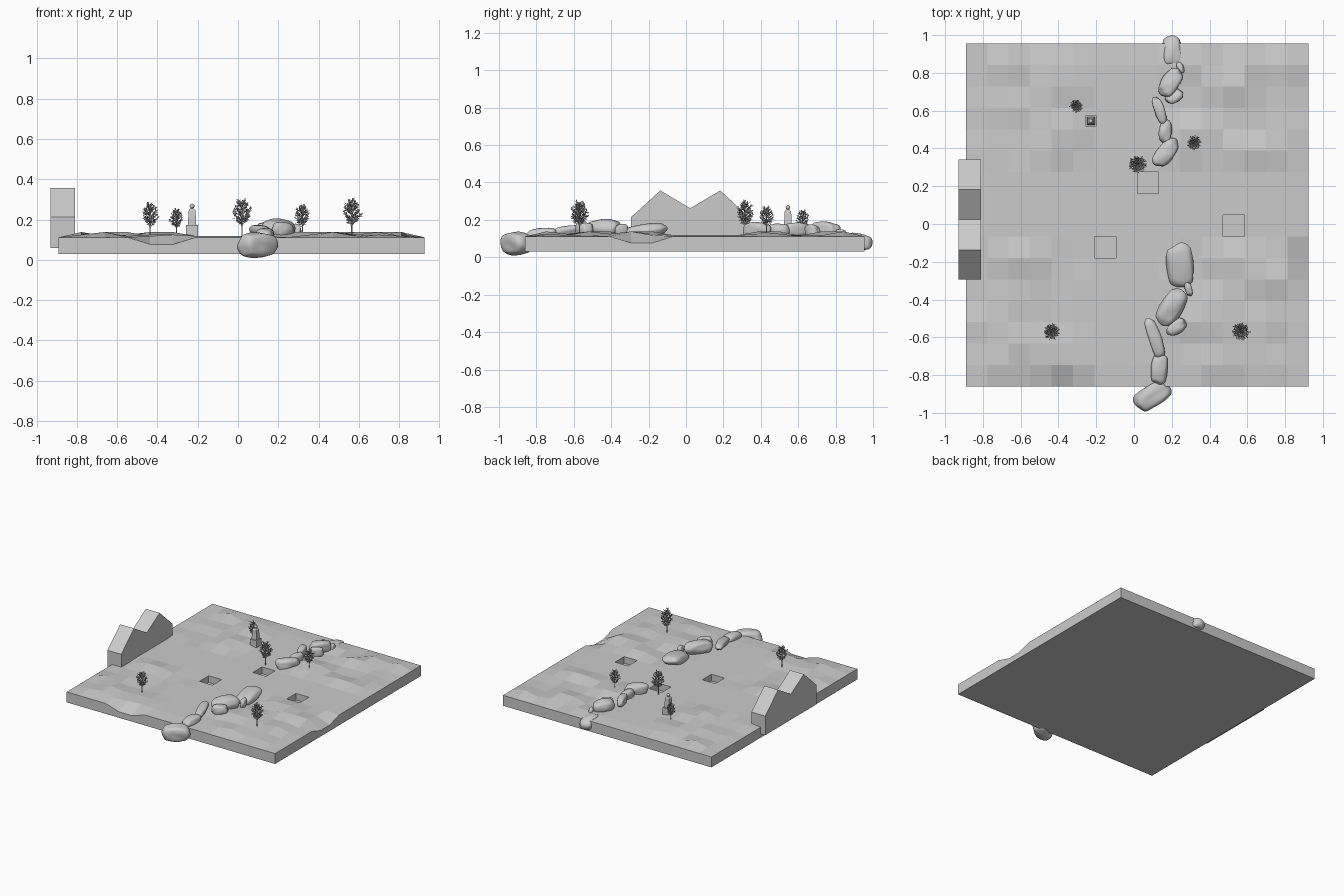
import bpy, bmesh, math, random
from mathutils import Vector, Matrix, noise

if "Cube" in bpy.data.objects:
    bpy.data.objects.remove(bpy.data.objects["Cube"])

random.seed(7)


def make_object(name, bm, smooth=False):
    bmesh.ops.recalc_face_normals(bm, faces=bm.faces[:])
    mesh = bpy.data.meshes.new(name)
    bm.to_mesh(mesh)
    bm.free()
    for p in mesh.polygons:
        p.use_smooth = smooth
    ob = bpy.data.objects.new(name, mesh)
    bpy.context.collection.objects.link(ob)
    return ob


# Terrain: 16 x 16 slab with gentle facets, flat crossing paths and three square pits
N, X0, Y0, CELL = 16, -0.89, -0.86, 1.815 / 16
PITS = [(8, 9), (12, 7), (6, 6)]


def ground(i, j):
    if j == 0 and i in (4, 5) or i == N and j in (5, 6):
        return 0.077                       # dips in the front and right edges
    if i in (0, N) or j in (0, N):
        return 0.112
    if 7 <= j <= 10 or 6 <= i <= 9:
        return 0.118                       # paths
    return random.choice((0.112, 0.118, 0.125, 0.138))


bm = bmesh.new()
grid = [[bm.verts.new((X0 + i * CELL, Y0 + j * CELL, ground(i, j)))
         for j in range(N + 1)] for i in range(N + 1)]
cells = {}
for i in range(N):
    for j in range(N):
        cells[i, j] = bm.faces.new((grid[i][j], grid[i + 1][j],
                                    grid[i + 1][j + 1], grid[i][j + 1]))
rim = [e for e in bm.edges if e.is_boundary]
skirt = bmesh.ops.extrude_edge_only(bm, edges=rim)["geom"]
for v in skirt:
    if isinstance(v, bmesh.types.BMVert):
        v.co.z = 0.03
bmesh.ops.holes_fill(bm, edges=[e for e in bm.edges if e.is_boundary], sides=0)
for key in PITS:
    corners = list(cells[key].verts)
    bm.faces.remove(cells[key])
    low = [bm.verts.new((v.co.x, v.co.y, 0.065)) for v in corners]
    bm.faces.new(low)
    for k in range(4):
        m = (k + 1) % 4
        bm.faces.new((corners[k], corners[m], low[m], low[k]))
make_object("terrain", bm)

# Twin-gabled building, an extruded M profile
profile = [(-0.295, 0.06), (0.342, 0.06), (0.342, 0.21), (0.183, 0.357),
           (0.023, 0.262), (-0.137, 0.357), (-0.295, 0.213)]
bm = bmesh.new()
front = bm.faces.new([bm.verts.new((-0.93, y, z)) for y, z in profile])
ext = bmesh.ops.extrude_face_region(bm, geom=[front], use_keep_orig=True)["geom"]
bmesh.ops.translate(bm, vec=(0.12, 0, 0),
                    verts=[v for v in ext if isinstance(v, bmesh.types.BMVert)])
make_object("twin_gable_building", bm)


# Boulders: (x, y, z), (half width, half length, half height), yaw and pitch in degrees
def boulder(name, loc, half, yaw, pitch=0):
    bm = bmesh.new()
    bmesh.ops.create_icosphere(bm, subdivisions=4, radius=1)
    seed = Vector(loc) * 9
    rot = Matrix.Rotation(math.radians(yaw), 3, 'Z') @ Matrix.Rotation(math.radians(pitch), 3, 'X')
    for v in bm.verts:
        d = v.co.normalized()
        r = 1.02 + 0.16 * noise.noise(d * 1.1 + seed)
        box = max(abs(c) for c in d) ** -0.3      # slightly squarish bulk
        v.co = rot @ Vector([c * r * box * s * 0.97 for c, s in zip(d, half)]) + Vector(loc)
    make_object(name, bm, True)


front_row = [
    ((0.245, -0.22, 0.14), (0.074, 0.115, 0.038), 5, 8),
    ((0.29, -0.345, 0.145), (0.02, 0.037, 0.035), 15, 0),
    ((0.20, -0.44, 0.155), (0.06, 0.105, 0.05), -32, 0),
    ((0.225, -0.545, 0.145), (0.036, 0.058, 0.045), -50, 0),
    ((0.11, -0.605, 0.145), (0.034, 0.11, 0.027), 18, 5),
    ((0.135, -0.77, 0.125), (0.044, 0.08, 0.032), -6, 5),
    ((0.097, -0.91, 0.073), (0.062, 0.102, 0.064), -55, 0)]
back_row = [
    ((0.203, 0.91, 0.085), (0.056, 0.088, 0.042), 5, -10),
    ((0.245, 0.828, 0.12), (0.018, 0.032, 0.03), 20, 0),
    ((0.195, 0.75, 0.145), (0.048, 0.083, 0.046), -35, -5),
    ((0.215, 0.675, 0.135), (0.033, 0.05, 0.04), -55, 0),
    ((0.135, 0.60, 0.15), (0.03, 0.078, 0.037), 20, 0),
    ((0.166, 0.49, 0.145), (0.036, 0.062, 0.035), -6, 0),
    ((0.165, 0.375, 0.145), (0.048, 0.088, 0.045), -38, 0)]
for row, items in (("front_boulder", front_row), ("back_boulder", back_row)):
    for n, item in enumerate(items):
        boulder(f"{row}_{n + 1}", *item)

# Small monument: plinth, tapered pillar, cap and ball
SX, SY = -0.228, 0.545
for name, z0, z1, a, b in (("monument_plinth", 0.105, 0.172, 0.029, 0.029),
                           ("monument_pillar", 0.172, 0.245, 0.021, 0.017),
                           ("monument_cap", 0.245, 0.256, 0.017, 0.009)):
    bm = bmesh.new()
    bmesh.ops.create_cone(bm, cap_ends=True, segments=4, depth=z1 - z0,
                          radius1=a * math.sqrt(2), radius2=b * math.sqrt(2),
                          matrix=Matrix.Translation((SX, SY, (z0 + z1) / 2))
                          @ Matrix.Rotation(math.pi / 4, 4, 'Z'))
    make_object(name, bm)
bm = bmesh.new()
bmesh.ops.create_uvsphere(bm, u_segments=16, v_segments=10, radius=0.012,
                          matrix=Matrix.Translation((SX, SY, 0.267)))
make_object("monument_ball", bm, True)


# Trees: thin trunk, upswept twigs and narrow leaf blades, one shared mesh of height 1
def stick(bm, a, b, r0, r1):
    d = b - a
    m = Matrix.Translation((a + b) / 2) @ d.to_track_quat('Z', 'Y').to_matrix().to_4x4()
    bmesh.ops.create_cone(bm, cap_ends=True, segments=4, radius1=r0, radius2=r1,
                          depth=d.length, matrix=m)


def leaf(bm, base, d, length):
    side = d.orthogonal().normalized()
    side.rotate(Matrix.Rotation(random.uniform(0, 6.28), 3, d))
    w = side * length * 0.2
    mid = base + d * length * 0.5
    bm.faces.new([bm.verts.new(p) for p in (base, mid + w, base + d * length, mid - w)])


bm = bmesh.new()
stick(bm, Vector((0, 0, -0.1)), Vector((0, 0, 0.8)), 0.022, 0.008)
for n in range(34):
    t = n / 33
    ang = n * 2.4
    reach = 0.23 * math.sin(math.pi * (0.18 + 0.72 * t)) * random.uniform(0.75, 1.1)
    start = Vector((0, 0, 0.2 + 0.55 * t))
    end = start + Vector((math.cos(ang) * reach, math.sin(ang) * reach, 0.17))
    stick(bm, start, end, 0.009, 0.004)
    for k in range(14):
        d = (end - start).normalized() + Vector([random.uniform(-0.8, 0.8) for _ in range(3)])
        leaf(bm, start.lerp(end, random.uniform(0.4, 1)), d.normalized(),
             random.uniform(0.06, 0.11))
tree = make_object("tree_1", bm)
spots = [(-0.437, -0.57, 0.125, 0.165), (0.565, -0.57, 0.125, 0.185),
         (0.02, 0.315, 0.125, 0.185), (0.32, 0.43, 0.13, 0.15), (-0.305, 0.625, 0.125, 0.135)]
for n, (x, y, z, h) in enumerate(spots):
    ob = tree if n == 0 else tree.copy()
    if n:
        ob.name = f"tree_{n + 1}"
        bpy.context.collection.objects.link(ob)
    ob.location = (x, y, z)
    ob.scale = (h, h, h)
    ob.rotation_euler.z = n * 1.1
